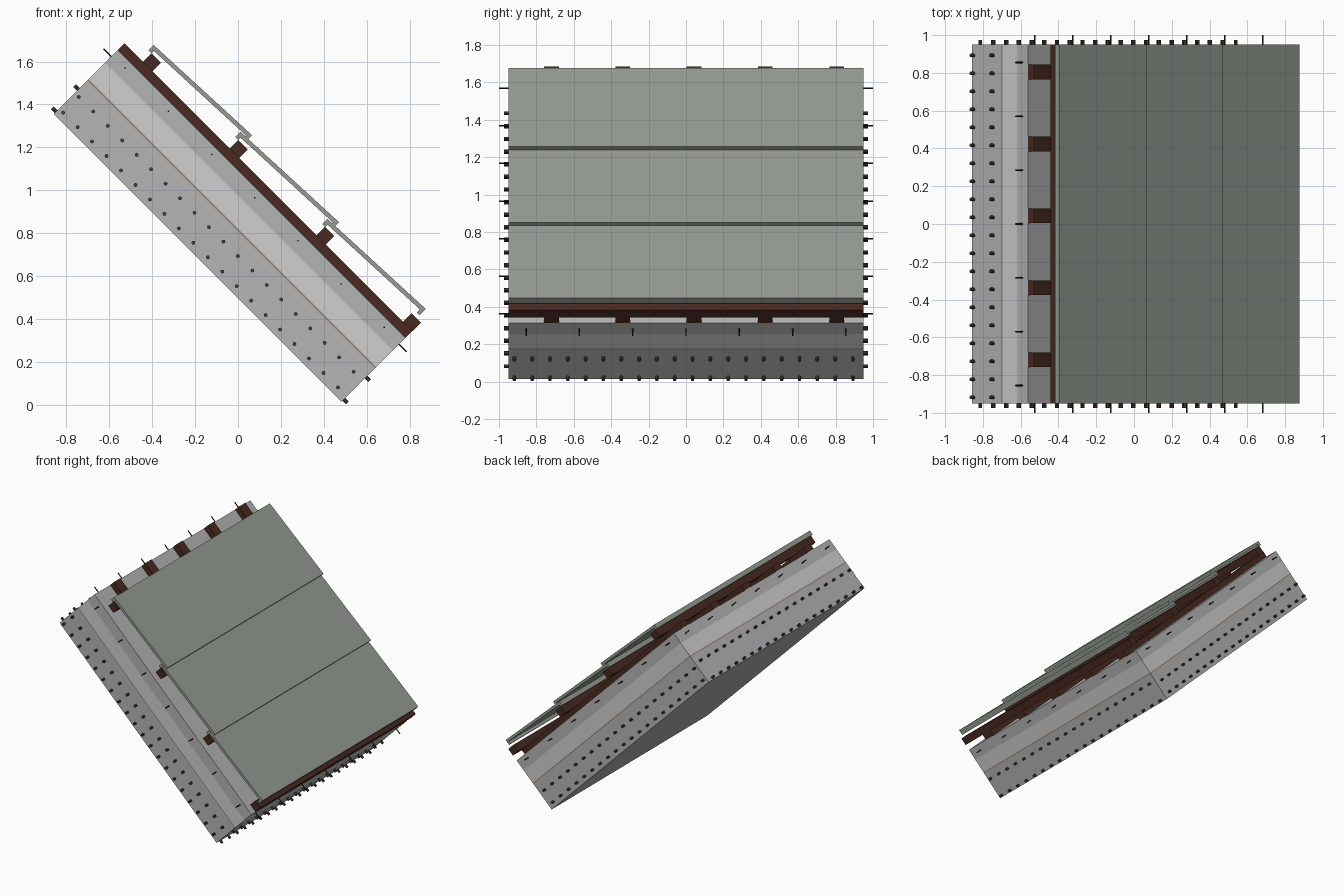
import bpy, bmesh, math
from mathutils import Matrix, Vector

if "Cube" in bpy.data.objects:
    bpy.data.objects.remove(bpy.data.objects["Cube"])

# Everything is modelled flat (x = down the slope, z = roof normal), then tilted 45 degrees
TILT = math.radians(45)
U0, U1, W = -1.566, 0.330, 0.95


def material(name, rgb):
    m = bpy.data.materials.new(name)
    m.diffuse_color = (*rgb, 1)
    m.use_nodes = True
    m.node_tree.nodes["Principled BSDF"].inputs["Base Color"].default_value = m.diffuse_color
    return m


CONCRETE = material("concrete grey", (0.46, 0.46, 0.47))
LIGHT = material("light insulation grey", (0.63, 0.63, 0.63))
SCREED = material("screed grey", (0.46, 0.46, 0.46))
MEMBRANE = material("tan membrane", (0.33, 0.24, 0.18))
WOOD = material("dark brown wood", (0.065, 0.023, 0.015))
PANEL = material("green grey sheet", (0.30, 0.33, 0.29))
STEEL = material("dark steel", (0.065, 0.052, 0.045))
WIRE = material("black wire", (0.02, 0.018, 0.016))


def finish(name, bm, mat):
    bmesh.ops.recalc_face_normals(bm, faces=bm.faces)
    me = bpy.data.meshes.new(name)
    bm.to_mesh(me)
    bm.free()
    me.materials.append(mat)
    ob = bpy.data.objects.new(name, me)
    ob.rotation_euler = (0, TILT, 0)
    bpy.context.collection.objects.link(ob)
    return ob


def add_box(bm, lo, hi):
    lo, hi = Vector(lo), Vector(hi)
    mat = Matrix.Translation((lo + hi) / 2) @ Matrix.Diagonal((*(hi - lo), 1))
    bmesh.ops.create_cube(bm, size=1, matrix=mat)


def boxes(name, spans, mat):
    bm = bmesh.new()
    for lo, hi in spans:
        add_box(bm, lo, hi)
    return finish(name, bm, mat)


def rods(name, positions, level, radius, overhang, axis, mat, sides=8):
    """Parallel bars running right through the slab along the slope (X) or across it (Y)."""
    bm = bmesh.new()
    for p in positions:
        if axis == 'X':
            centre, length = ((U0 + U1) / 2, p, level), U1 - U0
            rot = Matrix.Rotation(math.pi / 2, 4, 'Y')
        else:
            centre, length = (p, 0, level), 2 * W
            rot = Matrix.Rotation(math.pi / 2, 4, 'X')
        bmesh.ops.create_cone(bm, cap_ends=True, segments=sides, radius1=radius, radius2=radius,
                              depth=length + 2 * overhang, matrix=Matrix.Translation(centre) @ rot)
    return finish(name, bm, mat)


# Stacked slab layers
for name, low, high, mat in (("concrete_slab", 0.352, 0.572, CONCRETE),
                             ("vapour_membrane", 0.572, 0.580, MEMBRANE),
                             ("insulation_layer", 0.580, 0.689, LIGHT),
                             ("screed_layer", 0.689, 0.774, SCREED)):
    boxes(name, [((U0, -W, low), (U1, W, high))], mat)

# Two reinforcement mats in the concrete
down = [-0.918 + 0.0953 * i for i in range(20)]
across = [-1.539 + 0.0953 * i for i in range(20)]
rods("lower_bars_down_slope", down, 0.367, 0.009, 0.024, 'X', STEEL)
rods("lower_bars_across", across, 0.387, 0.009, 0.024, 'Y', STEEL)
rods("upper_bars_across", across, 0.490, 0.009, 0.024, 'Y', STEEL)
rods("upper_bars_down_slope", down, 0.513, 0.009, 0.024, 'X', STEEL)

# Thin wire mesh in the screed
rods("wires_down_slope", [0.285 * i for i in range(-3, 4)], 0.730, 0.004, 0.05, 'X', WIRE, 6)
rods("wires_across", [-1.481 + 0.2845 * i for i in range(7)], 0.738, 0.004, 0.05, 'Y', WIRE, 6)

# Counter battens running down the slope
boxes("counter_battens", [((U0, y - 0.039, 0.774), (U1, y + 0.039, 0.818))
                          for y in (0.805 - 0.381 * i for i in range(5))], WOOD)

# Battens across the slope
boxes("cross_battens", [((u, -W, 0.818), (u + 0.062, W, 0.874))
                        for u in (-1.443 + 0.571 * i for i in range(4))], WOOD)

# Lapped sheet panels with a turned-down head and nose
PROFILE = [(0, 0.908), (0.622, 0.935), (0.622, 0.893), (0.604, 0.893), (0.604, 0.914),
           (0.020, 0.889), (0.020, 0.874), (0, 0.874)]
for i in range(3):
    bm = bmesh.new()
    u = -1.464 + 0.5725 * i
    face = bm.faces.new([bm.verts.new((u + a, -W, n)) for a, n in PROFILE])
    ext = bmesh.ops.extrude_face_region(bm, geom=[face])
    bmesh.ops.translate(bm, vec=(0, 2 * W, 0),
                        verts=[v for v in ext["geom"] if isinstance(v, bmesh.types.BMVert)])
    finish(f"roof_panel_{i + 1}", bm, PANEL)
